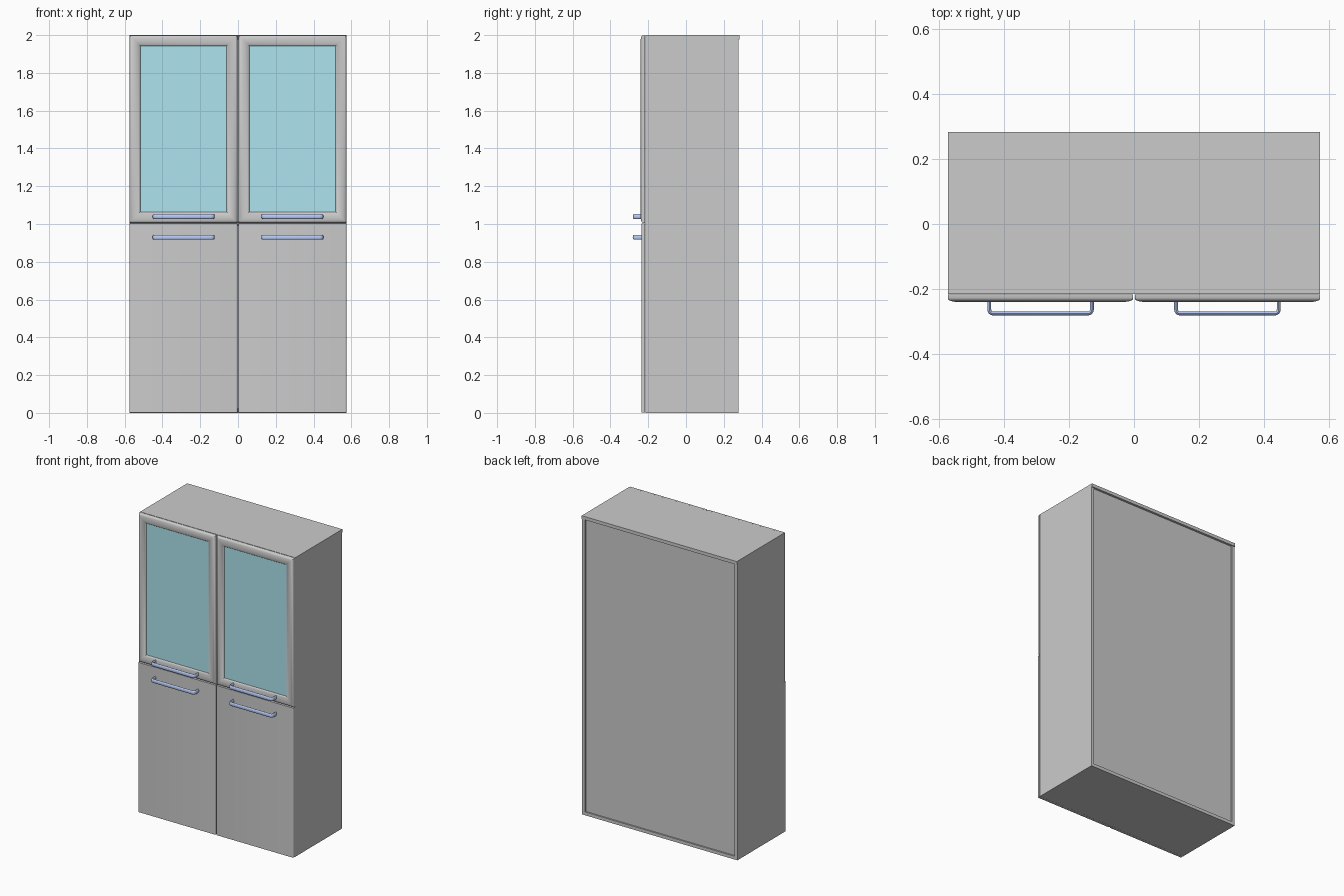
import bpy, bmesh, math
from mathutils import Vector

if "Cube" in bpy.data.objects:
    bpy.data.objects.remove(bpy.data.objects["Cube"])


def material(name, color):
    m = bpy.data.materials.new(name)
    m.diffuse_color = color
    m.use_nodes = True
    m.node_tree.nodes["Principled BSDF"].inputs["Base Color"].default_value = m.diffuse_color
    return m


GLASS = material("teal_glass", (0.42, 0.78, 0.86, 1))
METAL = material("blue_metal", (0.5, 0.62, 0.95, 1))


def finish(bm, name, mat=None, smooth=False):
    bmesh.ops.recalc_face_normals(bm, faces=bm.faces)
    me = bpy.data.meshes.new(name)
    bm.to_mesh(me)
    bm.free()
    ob = bpy.data.objects.new(name, me)
    bpy.context.collection.objects.link(ob)
    if mat:
        me.materials.append(mat)
    if smooth:
        bpy.ops.object.select_all(action='DESELECT')
        ob.select_set(True)
        bpy.context.view_layer.objects.active = ob
        bpy.ops.object.shade_smooth_by_angle(angle=math.radians(35))
    return ob


def box(name, x, y, z, mat=None, bevel=0):
    bm = bmesh.new()
    bmesh.ops.create_cube(bm, size=1)
    for v in bm.verts:
        v.co = [r[0] if c < 0 else r[1] for c, r in zip(v.co, (x, y, z))]
    if bevel:  # round the front vertical edges
        edges = [e for e in bm.edges
                 if all(abs(v.co.y - y[0]) < 1e-5 for v in e.verts)
                 and abs(e.verts[0].co.z - e.verts[1].co.z) > 0.1]
        bmesh.ops.bevel(bm, geom=edges, offset=bevel, segments=4,
                        profile=0.5, affect='EDGES')
    return finish(bm, name, mat, bevel > 0)


def loft(bm, rings, closed):
    n = len(rings[0])
    pairs = list(zip(rings, rings[1:]))
    if closed:
        pairs.append((rings[-1], rings[0]))
    for a, b in pairs:
        for i in range(n):
            j = (i + 1) % n
            bm.faces.new((a[i], a[j], b[j], b[i]))


def door_frame(name, x, z):
    # rounded moulding profile (inset, y), mitred round the four corners
    prof = [(0, -0.217), (0, -0.228), (0.003, -0.233), (0.009, -0.237),
            (0.018, -0.2395), (0.028, -0.240), (0.038, -0.2385),
            (0.048, -0.2345), (0.054, -0.231), (0.057, -0.227), (0.057, -0.217)]
    bm = bmesh.new()
    rings = [[bm.verts.new((x[i] + u * (1 - 2 * i), y, z[k] + u * (1 - 2 * k)))
              for u, y in prof] for i, k in ((0, 0), (1, 0), (1, 1), (0, 1))]
    loft(bm, rings, True)
    return finish(bm, name, None, True)


def handle(name, cx, z, half=0.158, y0=-0.234, y1=-0.276, r=0.012):
    # U-shaped path with rounded corners, swept with an oval section
    left = [(-half, y0)] + [(-half + r - r * math.cos(t), y1 + r - r * math.sin(t))
                            for t in [k * math.pi / 8 for k in range(5)]]
    path = [Vector(p) for p in left + [(-px, py) for px, py in reversed(left)]]
    bm = bmesh.new()
    rings = []
    for i, p in enumerate(path):
        d = (path[min(i + 1, len(path) - 1)] - path[max(i - 1, 0)]).normalized()
        if i == 1:
            d = Vector((0, -1))
        if i == len(path) - 2:
            d = Vector((0, 1))
        n = Vector((-d.y, d.x))
        ring = []
        for k in range(16):
            a = k * math.pi / 8
            q = p + n * 0.006 * math.cos(a)
            ring.append(bm.verts.new((cx + q.x, q.y, z + 0.013 * math.sin(a))))
        rings.append(ring)
    loft(bm, rings, False)
    bm.faces.new(rings[0])
    bm.faces.new(rings[-1])
    return finish(bm, name, METAL, True)


# carcass
W, T, F, B = 0.574, 0.022, -0.215, 0.277
box("top_panel", (-W, W), (F, 0.283), (2 - T, 2))
box("bottom_panel", (-W + T, W - T), (F, B), (0, T))
box("middle_shelf", (-W + T, W - T), (F, 0.262), (0.99, 0.99 + T))
box("back_panel", (-W + T, W - T), (0.262, 0.268), (T, 2 - T))
for s, side in ((-1, "left"), (1, "right")):
    box(side + "_side_panel", sorted((s * W, s * (W - T))), (F, B), (0, 2 - T))

    # doors
    dx = sorted((s * W, s * 0.003))
    box(side + "_lower_door", dx, (-0.236, -0.217), (0.001, 1.002), bevel=0.007)
    dz = (1.006, 1.999)
    door_frame(side + "_upper_door_frame", dx, dz)
    box(side + "_door_glass", (dx[0] + 0.055, dx[1] - 0.055), (-0.227, -0.221),
        (dz[0] + 0.055, dz[1] - 0.055), GLASS)

    # handles
    for z, level in ((0.93, "lower"), (1.04, "upper")):
        handle(f"{side}_{level}_handle", s * 0.288, z)
